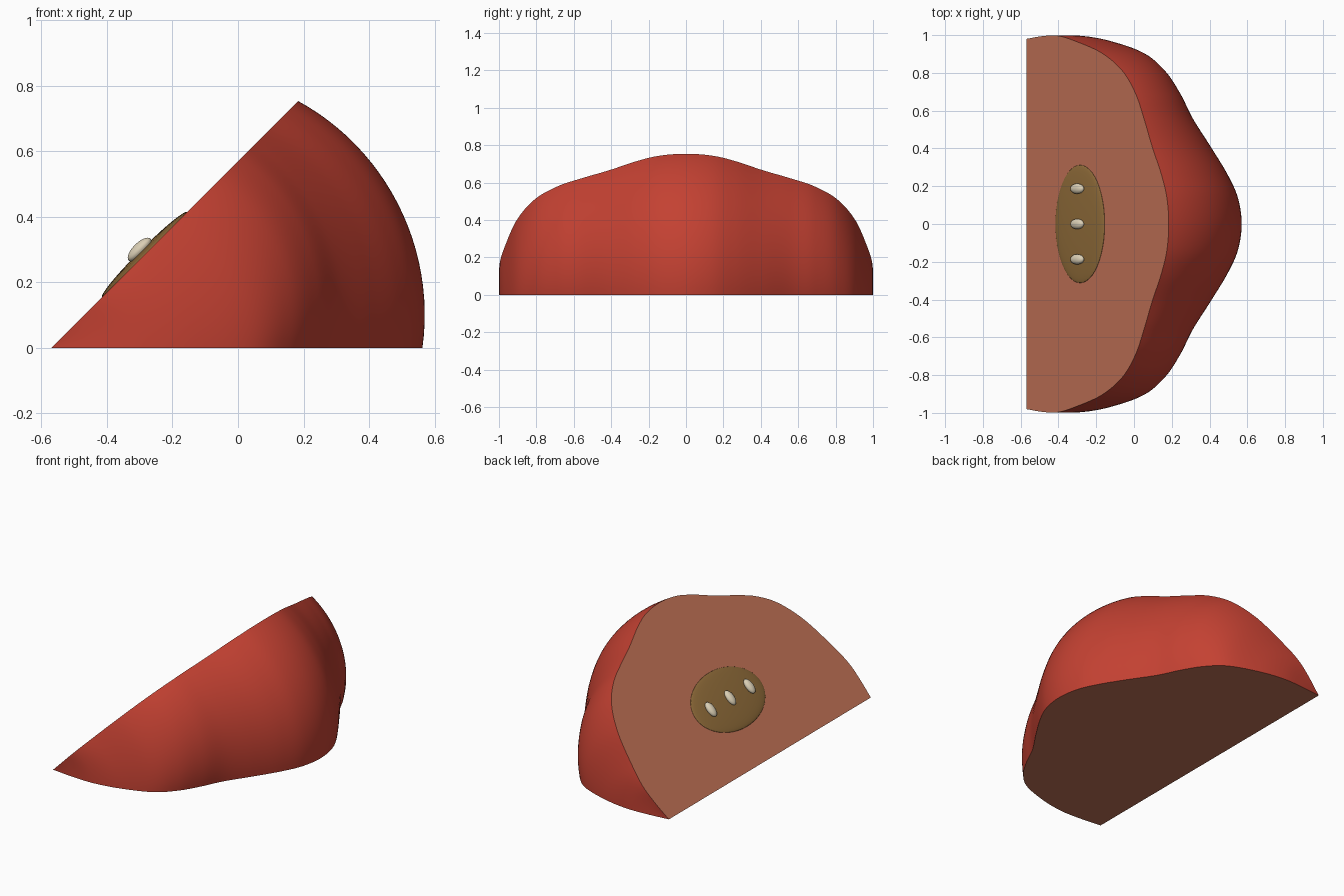
import bpy, bmesh, math
from mathutils import Vector

if "Cube" in bpy.data.objects:
    bpy.data.objects.remove(bpy.data.objects["Cube"])


def material(name, colour):
    mat = bpy.data.materials.new(name)
    mat.use_nodes = True
    mat.diffuse_color = (*colour, 1)
    mat.node_tree.nodes["Principled BSDF"].inputs["Base Color"].default_value = (*colour, 1)
    return mat


skin = material("red skin", (0.55, 0.053, 0.032))
flesh = material("pale flesh", (0.52, 0.165, 0.091))
olive = material("olive core", (0.27, 0.145, 0.04))
cream = material("cream seed", (0.70, 0.62, 0.46))

EDGE_X = -0.57           # thin edge where the two cuts meet
WEDGE = math.radians(45)
STEPS = 8                # samples per profile span
RINGS = 24               # samples across the skin

# Half profile: y, reach along the base cut, reach along the sloping cut
half = [(0, 1.133, 1.066), (0.14, 1.112, 1.052), (0.265, 1.055, 1.01),
        (0.41, 0.965, 0.942), (0.56, 0.865, 0.88), (0.69, 0.80, 0.818),
        (0.81, 0.725, 0.72), (0.905, 0.62, 0.565), (0.97, 0.44, 0.36),
        (0.997, 0.28, 0.23), (0.994, 0.14, 0.115), (0.98, 0, 0)]
profile = [Vector((-y, a, b)) for y, a, b in reversed(half[1:])] + [Vector(p) for p in half]


def smooth_curve(points, steps):
    """Catmull-Rom curve through the points."""
    ends = [2 * points[0] - points[1]] + points + [2 * points[-1] - points[-2]]
    out = []
    for a, b, c, d in zip(ends, ends[1:], ends[2:], ends[3:]):
        for i in range(steps):
            t = i / steps
            out.append(b + 0.5 * t * (c - a + t * (2 * a - 5 * b + 4 * c - d
                                                   + t * (3 * (b - c) + d - a))))
    return out + [points[-1]]


# Wedge: rounded skin swept between two flat cuts
bm = bmesh.new()
curve = smooth_curve(profile, STEPS)
rings = []
for r in range(RINGS + 1):
    u = r / RINGS
    angle = u * WEDGE
    swell = 1 + 0.17 * u * (1 - u)
    ring = []
    for y, base, slope in curve:
        reach = (base + (slope - base) * u) * swell
        ring.append(bm.verts.new((EDGE_X + reach * math.cos(angle), y, reach * math.sin(angle))))
    rings.append(ring)
for low, high in zip(rings, rings[1:]):
    for i in range(len(curve) - 1):
        bm.faces.new((low[i], low[i + 1], high[i + 1], high[i])).smooth = True
for ring in (rings[0][::-1], rings[-1]):
    bm.faces.new(ring).material_index = 1
bmesh.ops.remove_doubles(bm, verts=bm.verts, dist=1e-5)
bmesh.ops.recalc_face_normals(bm, faces=bm.faces)
mesh = bpy.data.meshes.new("fruit_wedge")
bm.to_mesh(mesh)
bm.free()
mesh.materials.append(skin)
mesh.materials.append(flesh)
wedge = bpy.data.objects.new("fruit_wedge", mesh)
bpy.context.collection.objects.link(wedge)
bpy.context.view_layer.objects.active = wedge
wedge.select_set(True)
bpy.ops.object.shade_smooth_by_angle(angle=math.radians(35))


def pip(name, y, lift, radii, mat):
    """Ellipsoid lying on the sloping cut."""
    along = 0.403
    c = math.sqrt(0.5)
    bpy.ops.mesh.primitive_uv_sphere_add(
        segments=48, ring_count=24, rotation=(0, -WEDGE, 0),
        location=(EDGE_X + c * (along - lift), y, c * (along + lift)))
    obj = bpy.context.object
    obj.name = name
    obj.scale = radii
    obj.data.materials.append(mat)
    bpy.ops.object.shade_smooth()


# Core and its row of seeds
pip("core", 0, 0, (0.184, 0.312, 0.018), olive)
for name, y in (("front_seed", -0.187), ("middle_seed", 0), ("back_seed", 0.187)):
    pip(name, y, 0.022, (0.047, 0.027, 0.02), cream)
